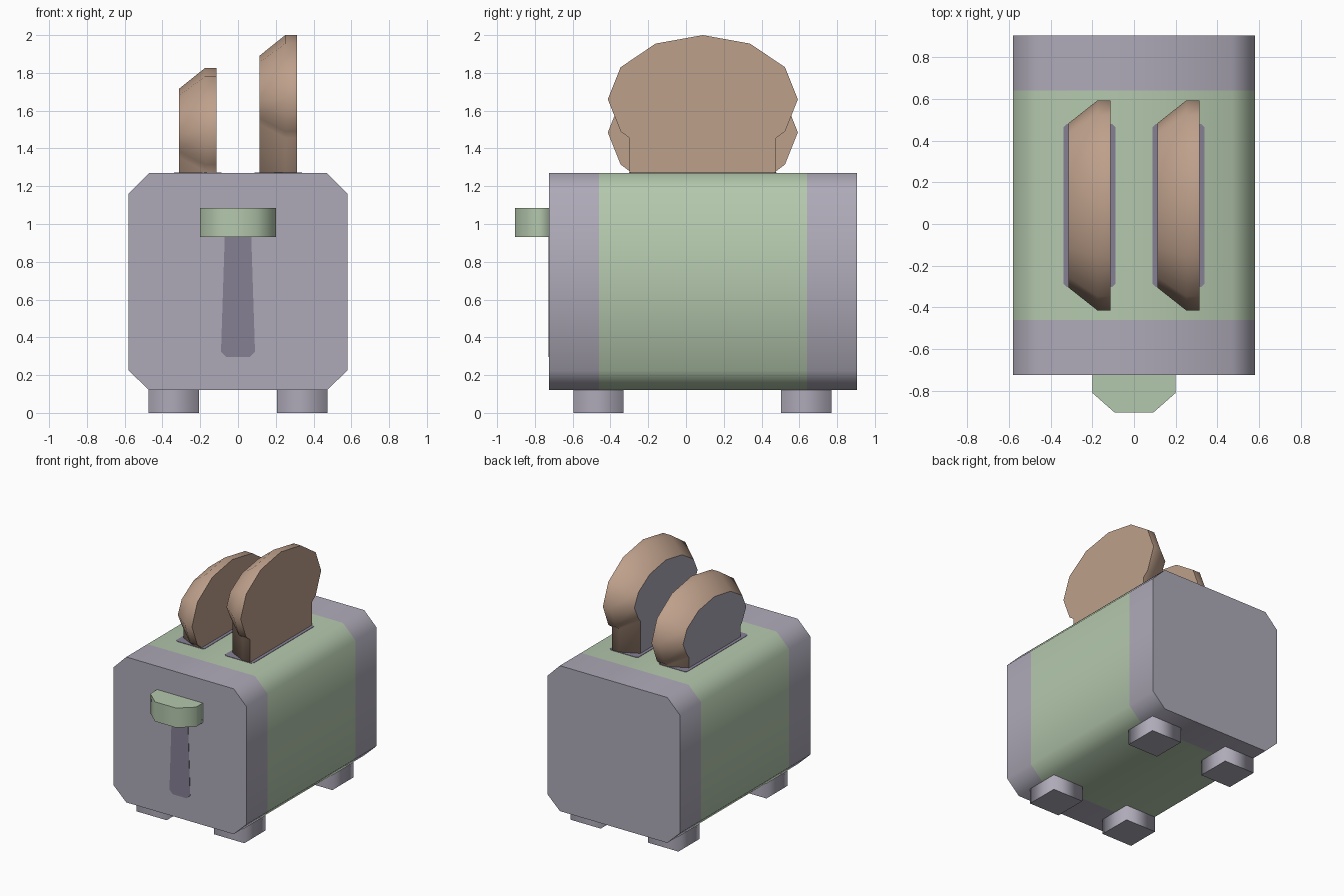
import bpy
import bmesh

if "Cube" in bpy.data.objects:
    bpy.data.objects.remove(bpy.data.objects["Cube"], do_unlink=True)


def material(name, rgb):
    """Flat material from 0-255 display values, stored as linear."""
    lin = [(c / 255 / 12.92) if c < 11 else ((c / 255 + 0.055) / 1.055) ** 2.4 for c in rgb]
    mat = bpy.data.materials.new(name)
    mat.use_nodes = True
    mat.diffuse_color = (*lin, 1)
    mat.node_tree.nodes["Principled BSDF"].inputs["Base Color"].default_value = (*lin, 1)
    return mat


GREY = material("pale grey", (174, 170, 184))
GREEN = material("sage green", (180, 200, 173))
TOAST = material("toast brown", (190, 160, 139))
DARK = material("slot grey", (134, 128, 148))


def loft(name, rings, mats, rule=None):
    """Skin rings of points; smooth sides, flat caps with sharp rims."""
    bm = bmesh.new()
    loops = [[bm.verts.new(p) for p in ring] for ring in rings]
    n = len(loops[0])
    for a, b in zip(loops, loops[1:]):
        for i in range(n):
            face = bm.faces.new((a[i], a[(i + 1) % n], b[(i + 1) % n], b[i]))
            face.smooth = True
    for ring in (loops[0], loops[-1]):
        for edge in bm.faces.new(ring).edges:
            edge.smooth = False
    bmesh.ops.recalc_face_normals(bm, faces=bm.faces)
    if rule:
        for face in bm.faces:
            face.material_index = rule(face)
    mesh = bpy.data.meshes.new(name)
    bm.to_mesh(mesh)
    bm.free()
    for mat in mats:
        mesh.materials.append(mat)
    obj = bpy.data.objects.new(name, mesh)
    bpy.context.collection.objects.link(obj)
    return obj


def mirrored(half):
    """Close a half outline (u >= 0) by reflecting it in u = 0."""
    return half + [(-u, v) for u, v in reversed(half) if u > 0]


# Body: chamfered box with a coloured middle band
outline = mirrored([(0.47, 1.27), (0.58, 1.16), (0.58, 0.225), (0.47, 0.12)])
loft("body", [[(x, y, z) for x, z in outline] for y in (-0.725, -0.46, 0.64, 0.905)],
     [GREY, GREEN],
     lambda f: int(-0.4 < f.calc_center_median().y < 0.6))

# Feet
for side, x in (("right", -0.34), ("left", 0.34)):
    for end, y in (("front", -0.463), ("back", 0.637)):
        r = 0.133
        square = [(x - r, y - r), (x + r, y - r), (x + r, y + r), (x - r, y + r)]
        loft(f"{end}_{side}_foot", [[(*p, z) for p in square] for z in (0, 0.12)], [GREY])

# Lever handle and its groove
grip = mirrored([(0.2, -0.72), (0.2, -0.81), (0.092, -0.905)])
loft("lever_handle", [[(*p, z) for p in grip] for z in (0.93, 1.085)], [GREEN])
groove = mirrored([(0.068, 1.0), (0.09, 0.325), (0.062, 0.295)])
loft("lever_groove", [[(x, y, z) for x, z in groove] for y in (-0.728, -0.723)], [DARK])

# Slots and toast slices
slot = mirrored([(0.11, 0.39), (0.125, 0.375), (0.125, -0.375), (0.11, -0.39)])
crust = mirrored([(0, 2.0), (0.25, 1.955), (0.435, 1.83), (0.503, 1.66),
                  (0.435, 1.49), (0.388, 1.455), (0.388, 1.0)])
crumb = mirrored([(0, 1.89), (0.2, 1.855), (0.345, 1.765), (0.395, 1.66),
                  (0.345, 1.56), (0.32, 1.53), (0.32, 1.0)])
MID_Y = 0.089
for side, x, drop in (("right", -0.213, 0.175), ("left", 0.213, 0)):
    loft(f"{side}_slot", [[(x + u, MID_Y + v, z) for u, v in slot] for z in (1.268, 1.273)],
         [DARK])
    loft(f"{side}_toast",
         [[(x + dx, MID_Y + u, v - drop) for u, v in shape]
          for dx, shape in ((-0.1, crumb), (0.037, crust), (0.1, crust))],
         [TOAST, GREY], lambda f: int(f.normal.x < -0.99))
